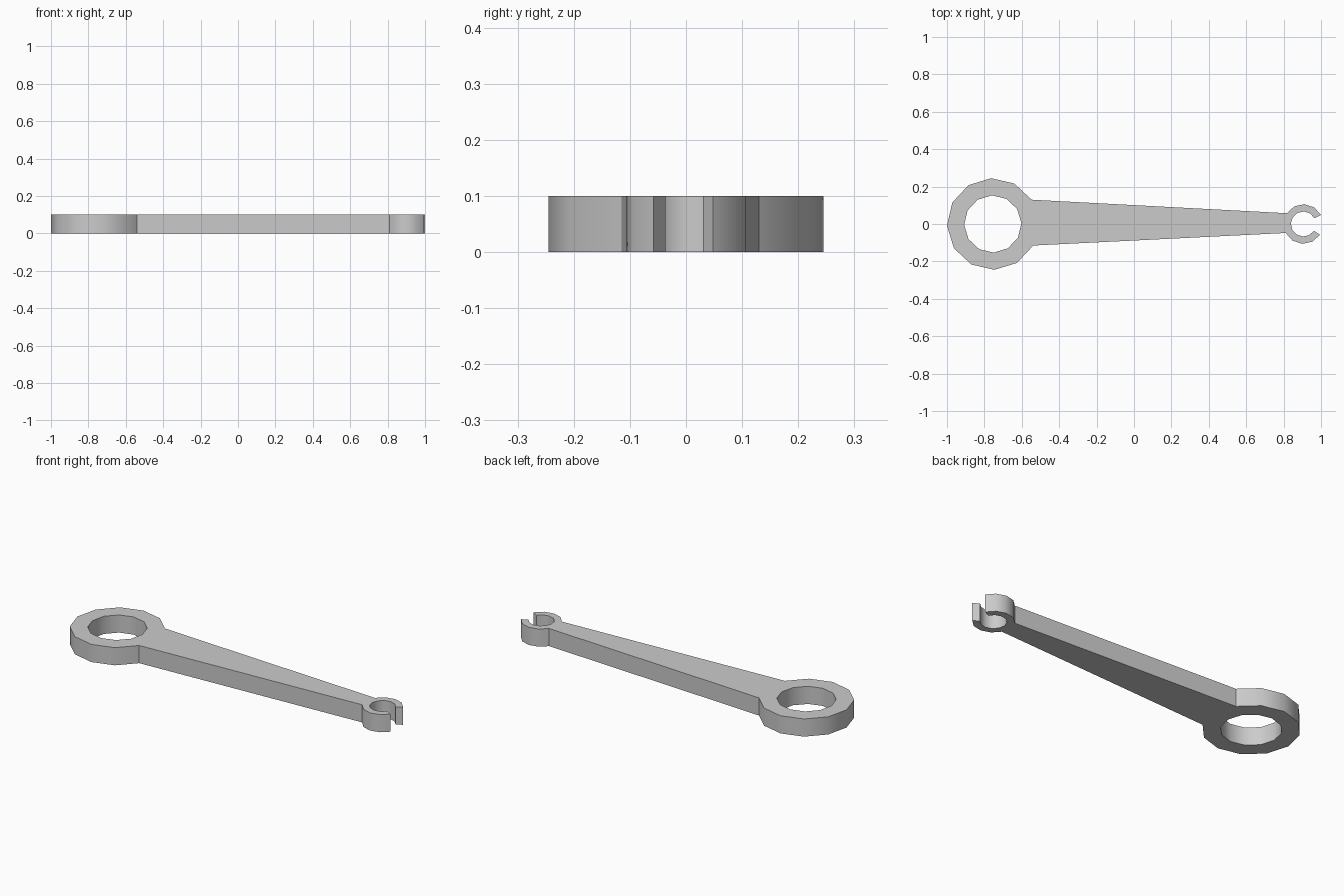
import bpy, bmesh
from math import cos, sin, radians

if "Cube" in bpy.data.objects:
    bpy.data.objects.remove(bpy.data.objects["Cube"])

THICKNESS = 0.10
SIDES = 12

bm = bmesh.new()


def circle(cx, r, turn):
    """Twelve vertices around (cx, 0), starting at the angle turn."""
    return [bm.verts.new((cx + r * cos(radians(turn + 30 * i)),
                          r * sin(radians(turn + 30 * i)), 0))
            for i in range(SIDES)]


def ring(cx, outer_r, inner_r, turn, segments):
    """Flat ring of quads; returns the outer vertices."""
    outer = circle(cx, outer_r, turn)
    inner = circle(cx, inner_r, turn)
    for i in segments:
        j = (i + 1) % SIDES
        bm.faces.new((outer[i], outer[j], inner[j], inner[i]))
    for v in outer + inner:
        if not v.link_faces:
            bm.verts.remove(v)
    return outer


# Large closed ring
big = ring(-0.755, 0.245, 0.153, 2, range(SIDES))

# Small open jaw: two segments are left out facing +x
jaw = ring(0.9056, 0.106, 0.067, -3, range(1, SIDES - 1))

# Tapered handle sharing the ring vertices
bm.faces.new((big[0], jaw[6], jaw[5], big[1]))
bm.faces.new((big[11], jaw[7], jaw[6], big[0]))

# Thickness
bmesh.ops.recalc_face_normals(bm, faces=bm.faces)
ext = bmesh.ops.extrude_face_region(bm, geom=bm.faces[:])
top = [g for g in ext["geom"] if isinstance(g, bmesh.types.BMVert)]
bmesh.ops.translate(bm, verts=top, vec=(0, 0, THICKNESS))
bmesh.ops.recalc_face_normals(bm, faces=bm.faces)

mesh = bpy.data.meshes.new("wrench")
bm.to_mesh(mesh)
bm.free()
wrench = bpy.data.objects.new("wrench", mesh)
bpy.context.collection.objects.link(wrench)

# Smooth round walls, sharp rims and joints
bpy.context.view_layer.objects.active = wrench
wrench.select_set(True)
bpy.ops.object.shade_smooth_by_angle(angle=radians(35))
